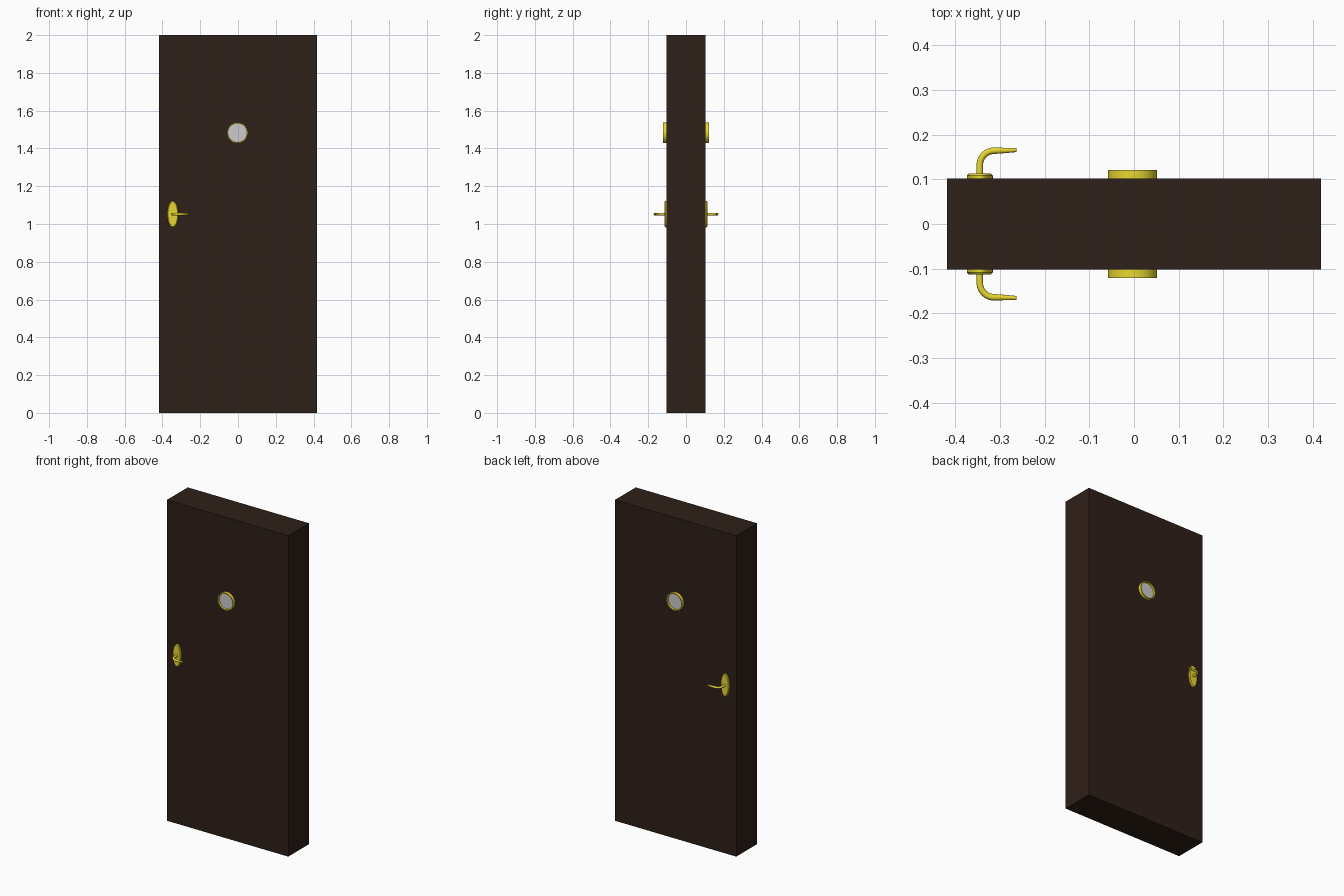
import bpy, bmesh
from math import sin, cos, pi, radians

if "Cube" in bpy.data.objects:
    bpy.data.objects.remove(bpy.data.objects["Cube"])


def material(name, color):
    m = bpy.data.materials.new(name)
    m.diffuse_color = (*color, 1)
    m.use_nodes = True
    m.node_tree.nodes["Principled BSDF"].inputs["Base Color"].default_value = m.diffuse_color
    return m


WOOD = material("dark_wood", (0.028, 0.014, 0.009))
BRASS = material("brass", (0.8, 0.68, 0.03))


def add_object(name, bm, mat=None, smooth=True):
    bmesh.ops.recalc_face_normals(bm, faces=bm.faces)
    mesh = bpy.data.meshes.new(name)
    bm.to_mesh(mesh)
    bm.free()
    ob = bpy.data.objects.new(name, mesh)
    bpy.context.collection.objects.link(ob)
    if mat:
        mesh.materials.append(mat)
    if smooth:
        bpy.ops.object.select_all(action='DESELECT')
        ob.select_set(True)
        bpy.context.view_layer.objects.active = ob
        bpy.ops.object.shade_smooth_by_angle(angle=radians(35))
    return ob


def stack(name, cx, cz, rings, mat=None, closed=False, n=48):
    """Loft ellipses (y, rx, rz) along y; capped, or closed into a hollow tube."""
    bm = bmesh.new()
    loops = [[bm.verts.new((cx + rx * cos(2 * pi * i / n), y, cz + rz * sin(2 * pi * i / n)))
              for i in range(n)] for y, rx, rz in rings]
    pairs = list(zip(loops, loops[1:]))
    if closed:
        pairs.append((loops[-1], loops[0]))
    else:
        bm.faces.new(loops[0])
        bm.faces.new(loops[-1])
    for a, b in pairs:
        for i in range(n):
            j = (i + 1) % n
            bm.faces.new((a[i], a[j], b[j], b[i]))
    return add_object(name, bm, mat)


# Door slab with a round opening for the window
HX, HY, WX, WZ = 0.418, 0.102, -0.003, 1.483
bm = bmesh.new()
bmesh.ops.create_cube(bm, size=1)
for v in bm.verts:
    v.co = (v.co.x * 2 * HX, v.co.y * 2 * HY, v.co.z * 2 + 1)
door = add_object("door_slab", bm, WOOD, smooth=False)
cutter = stack("window_cutter", WX, WZ, [(-0.2, 0.052, 0.052), (0.2, 0.052, 0.052)])
cutter.hide_render = True
cutter.hide_set(True)
cut = door.modifiers.new("window_opening", 'BOOLEAN')
cut.operation, cut.object, cut.solver = 'DIFFERENCE', cutter, 'EXACT'
bpy.context.view_layer.objects.active = door
bpy.ops.object.modifier_apply(modifier=cut.name)
bpy.data.objects.remove(cutter)

# Brass sleeve through the door, and its pane
R, r = 0.055, 0.049
stack("window_ring", WX, WZ,
      [(-0.121, R, R), (0.121, R, R), (0.121, r, r), (-0.121, r, r)], BRASS, closed=True)
stack("window_glass", WX, WZ, [(-0.108, 0.05, 0.05), (0.108, 0.05, 0.05)])

# Handle on each face: oval plate and a tapering bent lever
PX, PZ, BEND = -0.345, 1.052, 0.032
for s, side in ((-1, "front"), (1, "back")):
    stack(f"{side}_handle_plate", PX, PZ,
          [(s * 0.100, 0.029, 0.070), (s * 0.108, 0.029, 0.070),
           (s * 0.113, 0.025, 0.066)], BRASS)

    path = [(PX, 0.105, 0.0075), (PX, 0.132, 0.0075)]
    path += [(PX + BEND * (1 - cos(a)), 0.132 + BEND * sin(a), 0.0073)
             for a in (pi / 2 * k / 10 for k in range(1, 11))]
    path += [(-0.29, 0.1645, 0.0060), (-0.263, 0.1655, 0.0045)]
    bm = bmesh.new()
    n, loops = 20, []
    for k, (x, y, rad) in enumerate(path):
        x0, y0, _ = path[max(k - 1, 0)]
        x1, y1, _ = path[min(k + 1, len(path) - 1)]
        d = ((x1 - x0) ** 2 + (y1 - y0) ** 2) ** 0.5
        nx, ny = -(y1 - y0) / d, (x1 - x0) / d
        loops.append([bm.verts.new((x + nx * rad * cos(t), s * (y + ny * rad * cos(t)),
                                    PZ + rad * sin(t)))
                      for t in (2 * pi * i / n for i in range(n))])
    for a, b in zip(loops, loops[1:]):
        for i in range(n):
            j = (i + 1) % n
            bm.faces.new((a[i], a[j], b[j], b[i]))
    bm.faces.new(loops[0])
    bm.faces.new(loops[-1])
    add_object(f"{side}_handle_lever", bm, BRASS)
